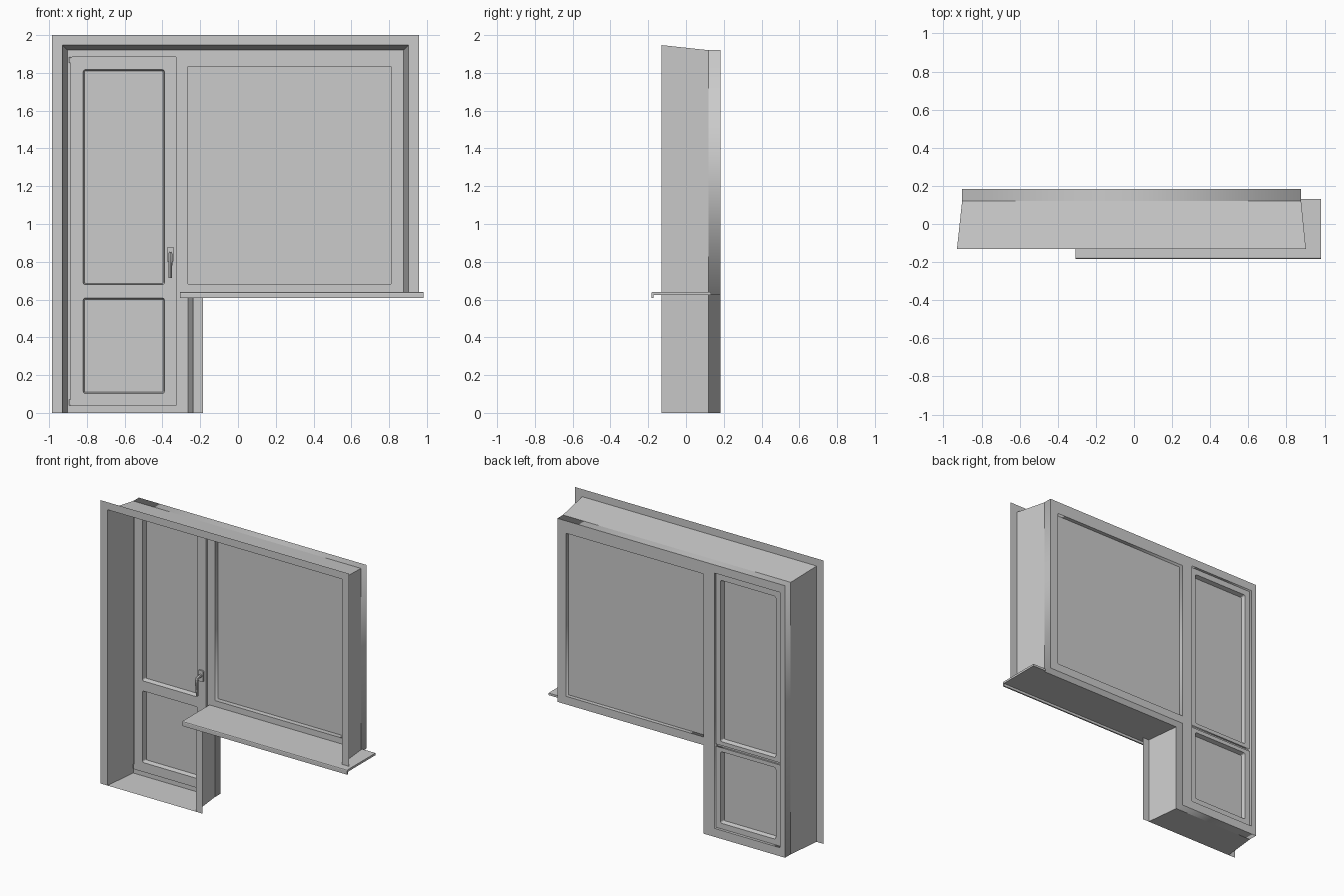
import bpy, bmesh, math

if "Cube" in bpy.data.objects:
    bpy.data.objects.remove(bpy.data.objects["Cube"])


def link(name, mesh):
    ob = bpy.data.objects.new(name, mesh)
    bpy.context.collection.objects.link(ob)
    return ob


def loft(name, loops, closed=False):
    """Skin between matching 3D point paths."""
    bm = bmesh.new()
    rows = [[bm.verts.new(p) for p in lp] for lp in loops]
    n = len(rows[0])
    for a, b in zip(rows, rows[1:]):
        for i in range(n if closed else n - 1):
            j = (i + 1) % n
            bm.faces.new((a[i], b[i], b[j], a[j]))
    me = bpy.data.meshes.new(name)
    bm.to_mesh(me)
    bm.free()
    return link(name, me)


def rect(x0, x1, z0, z1, r=0.0):
    """Rectangle outline, corners optionally rounded."""
    if r == 0:
        return [(x0, z0), (x1, z0), (x1, z1), (x0, z1)]
    pts = []
    for cx, cz, a in ((x1 - r, z0 + r, -90), (x1 - r, z1 - r, 0),
                      (x0 + r, z1 - r, 90), (x0 + r, z0 + r, 180)):
        for k in range(4):
            t = math.radians(a + 30 * k)
            pts.append((cx + r * math.cos(t), cz + r * math.sin(t)))
    return pts


def curve_mesh(name, cu):
    tmp = link("tmp", cu)
    dg = bpy.context.evaluated_depsgraph_get()
    me = bpy.data.meshes.new_from_object(tmp.evaluated_get(dg))
    bpy.data.objects.remove(tmp)
    me.name = name
    return link(name, me)


def slab(name, outlines, y0, y1):
    """Outline with holes in the XZ plane, extruded from y0 to y1."""
    cu = bpy.data.curves.new(name, 'CURVE')
    cu.dimensions, cu.fill_mode = '2D', 'BOTH'
    cu.extrude = (y1 - y0) / 2
    for pts in outlines:
        sp = cu.splines.new('POLY')
        sp.points.add(len(pts) - 1)
        for p, (x, z) in zip(sp.points, pts):
            p.co = (x, z, 0, 1)
        sp.use_cyclic_u = True
    ob = curve_mesh(name, cu)
    ob.rotation_euler = (math.pi / 2, 0, 0)
    ob.location.y = (y0 + y1) / 2
    return ob


def pane(name, x0, x1, z0, z1, y):
    return loft(name, [[(x0, y, z0), (x0, y, z1)], [(x1, y, z0), (x1, y, z1)]])


def smooth(ob):
    bpy.ops.object.select_all(action='DESELECT')
    ob.select_set(True)
    bpy.context.view_layer.objects.active = ob
    bpy.ops.object.shade_smooth_by_angle(angle=math.radians(40))


YF, YM, YB = -0.13, 0.12, 0.183   # casing plane, frame front, frame back
ZS = 0.625                        # underside of window part

# Flat casing and splayed reveal around the opening
outer = [(-.984, YF, 0), (-.984, YF, 2), (.958, YF, 2), (.958, YF, ZS)]
inner = [(-.929, YF, 0), (-.929, YF, 1.947), (.902, YF, 1.947), (.902, YF, ZS)]
back = [(-.902, YM, 0), (-.902, YM, 1.92), (.877, YM, 1.92), (.877, YM, ZS)]
loft("casing", [outer, inner])
loft("reveal", [inner, back])

# Casing and reveal beside the lower part of the door
low = [[(x, y, ZS), (x, y, 0)] for x, y in ((-.185, YF), (-.237, YF), (-.265, YM))]
loft("door_side_casing", low[:2])
loft("door_side_reveal", low[1:])
loft("floor", [[(-.929, YF, 0), (-.237, YF, 0)], [(-.902, YM, 0), (-.265, YM, 0)]])

# Fixed frame: L-shaped outline with door and window openings
L_shape = [(-.902, 0), (-.265, 0), (-.265, ZS), (.877, ZS), (.877, 1.92), (-.902, 1.92)]
WIN = (-.265, .81, .682, 1.833)
slab("fixed_frame", [L_shape, rect(-.862, -.35, .06, 1.862), rect(*WIN)], YM, YB)
pane("window_glass", *WIN, 0.155)

# Door leaf: overlapping front, body, and two back facings with a groove between
UP, LO = (-.82, -.389, .679, 1.817), (-.82, -.389, .103, .608)
holes = [rect(*UP, .012), rect(*LO, .012)]
slab("door_leaf_front", [rect(-.886, -.323, .037, 1.886, .008)] + holes, .105, YM)
slab("door_leaf_body", [rect(-.858, -.354, .064, 1.858)] + holes, YM, .158)
slab("door_back_upper", [rect(-.858, -.354, .652, 1.858), holes[0]], .158, .17)
slab("door_back_lower", [rect(-.858, -.354, .064, .636), holes[1]], .158, .17)

# Glazing beads and panels in the door
for tag, (x0, x1, z0, z1) in (("upper", UP), ("lower", LO)):
    for side, y in (("front", .107), ("back", .168)):
        d = .007
        a = [(x, y, z) for x, z in rect(x0, x1, z0, z1, .012)]
        b = [(x, .138, z) for x, z in rect(x0 + d, x1 - d, z0 + d, z1 - d, .006)]
        loft(f"{tag}_bead_{side}", [a, b], True)
    pane(f"{tag}_door_panel", x0, x1, z0, z1, .138)

# Window sill with rounded nose and drop lip
prof = [(.132, .64), (-.176, .64), (-.181, .638), (-.183, .633), (-.183, .607),
        (-.173, .607), (-.173, ZS), (.132, ZS)]
bm = bmesh.new()
f = bm.faces.new([bm.verts.new((-.307, y, z)) for y, z in prof])
ext = bmesh.ops.extrude_face_region(bm, geom=[f])
bmesh.ops.translate(bm, vec=(1.288, 0, 0),
                    verts=[g for g in ext["geom"] if isinstance(g, bmesh.types.BMVert)])
if len(bm.faces) == len(prof) + 1:
    bm.faces.new([v for v in sorted(f.verts, key=lambda v: v.index)])
bmesh.ops.recalc_face_normals(bm, faces=bm.faces)
me = bpy.data.meshes.new("window_sill")
bm.to_mesh(me)
bm.free()
link("window_sill", me)

# Door handle: plate and bent lever
smooth(slab("handle_plate", [rect(-.377, -.34, .80, .878, .006)], .095, .106))
cu = bpy.data.curves.new("handle_lever", 'CURVE')
cu.dimensions = '3D'
cu.bevel_depth, cu.bevel_resolution, cu.use_fill_caps = .011, 2, True
path = [(.1, .842, 1), (.068, .842, 1), (.056, .837, 1), (.05, .825, 1),
        (.052, .78, .9), (.058, .714, .8)]
sp = cu.splines.new('POLY')
sp.points.add(len(path) - 1)
for p, (y, z, r) in zip(sp.points, path):
    p.co, p.radius = (-.358, y, z, 1), r
smooth(curve_mesh("handle_lever", cu))

# Hinges on the left edge of the leaf
for i, z in enumerate((.055, 1.868)):
    bpy.ops.mesh.primitive_cylinder_add(vertices=12, radius=.006, depth=.03,
                                        location=(-.889, .11, z))
    bpy.context.object.name = f"hinge_{i + 1}"
    smooth(bpy.context.object)
